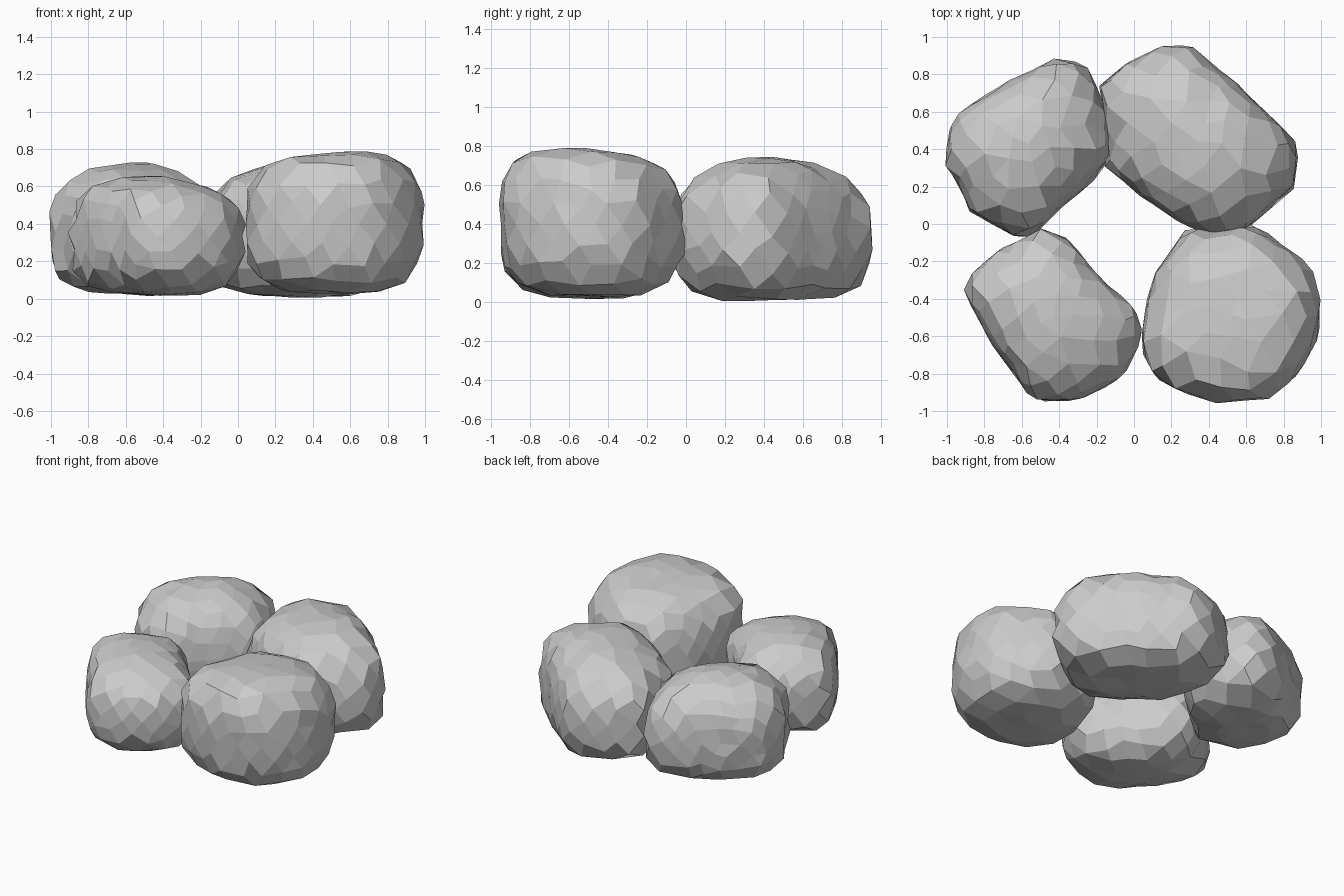
import bpy, bmesh
from math import hypot
from mathutils import Vector, noise

if "Cube" in bpy.data.objects:
    bpy.data.objects.remove(bpy.data.objects["Cube"])


def outline_radius(pts, d):
    """Distance from the rock centre to its plan outline in direction d."""
    best = 0.0
    for i, p in enumerate(pts):
        q = pts[(i + 1) % len(pts)]
        e = q - p
        den = d.cross(e)
        if abs(den) < 1e-9:
            continue
        r = p.cross(e) / den
        t = p.cross(d) / den
        if r > 0 and -1e-6 <= t <= 1 + 1e-6:
            best = max(best, r)
    return best


def rock(name, outline, z_mid, z_top, z_bot, n_top, n_bot, seed,
         tilt=(0, 0), lean=(0, 0)):
    xs = [p[0] for p in outline]
    ys = [p[1] for p in outline]
    c = Vector(((min(xs) + max(xs)) / 2, (min(ys) + max(ys)) / 2))
    pts = [Vector(p) - c for p in outline]
    bm = bmesh.new()
    # slightly uneven sphere so the facets are irregular
    bmesh.ops.create_icosphere(bm, subdivisions=3, radius=1)
    for v in bm.verts:
        jit = noise.noise_vector(v.co * 6 + Vector((seed, 1, 2))) * 0.1
        x, y, z = (v.co + jit).normalized()
        rho = max(hypot(x, y), 1e-6)
        n = n_top if z > 0 else n_bot
        s = (rho ** n + abs(z) ** n) ** (-1 / n)
        d = Vector((x, y)) / rho if rho > 1e-5 else Vector((1, 0))
        flat = d * outline_radius(pts, d) * rho * s
        h = (z_top - z_mid) if z > 0 else (z_mid - z_bot)
        zz = z_mid + h * z * s
        if z > 0:
            zz += (tilt[0] * flat.x + tilt[1] * flat.y) * z * s
            flat += Vector(lean) * z * s
        # gentle lumps
        k = Vector((x, y, z))
        lump = 0.004 + 0.014 * noise.noise(k * 2.5 + Vector((seed, 0, 0)))
        lump += 0.014 * noise.noise(k * 4.5 + Vector((0, seed, 0)))
        co = Vector((c.x + flat.x, c.y + flat.y, zz)) + k * lump
        co.z = max(co.z, 0.0)
        v.co = co
    # merge near-flat neighbours into quads
    bmesh.ops.join_triangles(bm, faces=bm.faces[:], angle_face_threshold=0.2,
                             angle_shape_threshold=0.8)
    me = bpy.data.meshes.new(name)
    bm.to_mesh(me)
    bm.free()
    ob = bpy.data.objects.new(name, me)
    bpy.context.collection.objects.link(ob)
    return ob


# Back left rock
rock("rock_back_left",
     [(-1.0, .42), (-.97, .55), (-.75, .71), (-.43, .88), (-.34, .88), (-.24, .82),
      (-.12, .52), (-.11, .38), (-.24, .22), (-.40, .09), (-.52, -.05), (-.6, -.07),
      (-.7, -.03), (-.87, .06), (-.92, .2), (-1.0, .3)],
     .35, .715, .03, 2.5, 3.8, 1.7, lean=(-.02, 0))

# Back right rock
rock("rock_back_right",
     [(-.2, .72), (-.1, .82), (.05, .91), (.2, .955), (.31, .945), (.6, .7),
      (.85, .46), (.88, .33), (.85, .2), (.68, .05), (.58, -.05), (.4, -.06),
      (.2, .03), (0, .19), (-.14, .3), (-.15, .55)],
     .36, .73, .01, 2.5, 3.8, 5.3, tilt=(.03, 0))

# Front left rock
rock("rock_front_left",
     [(-.9, -.38), (-.9, -.3), (-.84, -.22), (-.7, -.14), (-.5, -.03), (-.37, -.07),
      (-.15, -.32), (0, -.46), (.05, -.55), (.02, -.65), (-.07, -.82), (-.3, -.94),
      (-.5, -.95), (-.57, -.9), (-.77, -.62)],
     .34, .645, .02, 2.6, 3.4, 9.1, tilt=(-.08, 0))

# Front right rock
rock("rock_front_right",
     [(.03, -.64), (.08, -.4), (.12, -.25), (.28, -.03), (.45, -.04), (.62, .01),
      (.8, -.12), (.94, -.23), (.99, -.38), (.98, -.6), (.88, -.8), (.72, -.92),
      (.48, -.95), (.25, -.9), (.08, -.78)],
     .40, .775, .03, 3.2, 3.5, 13.6, tilt=(.05, -.05), lean=(0, -.03))
